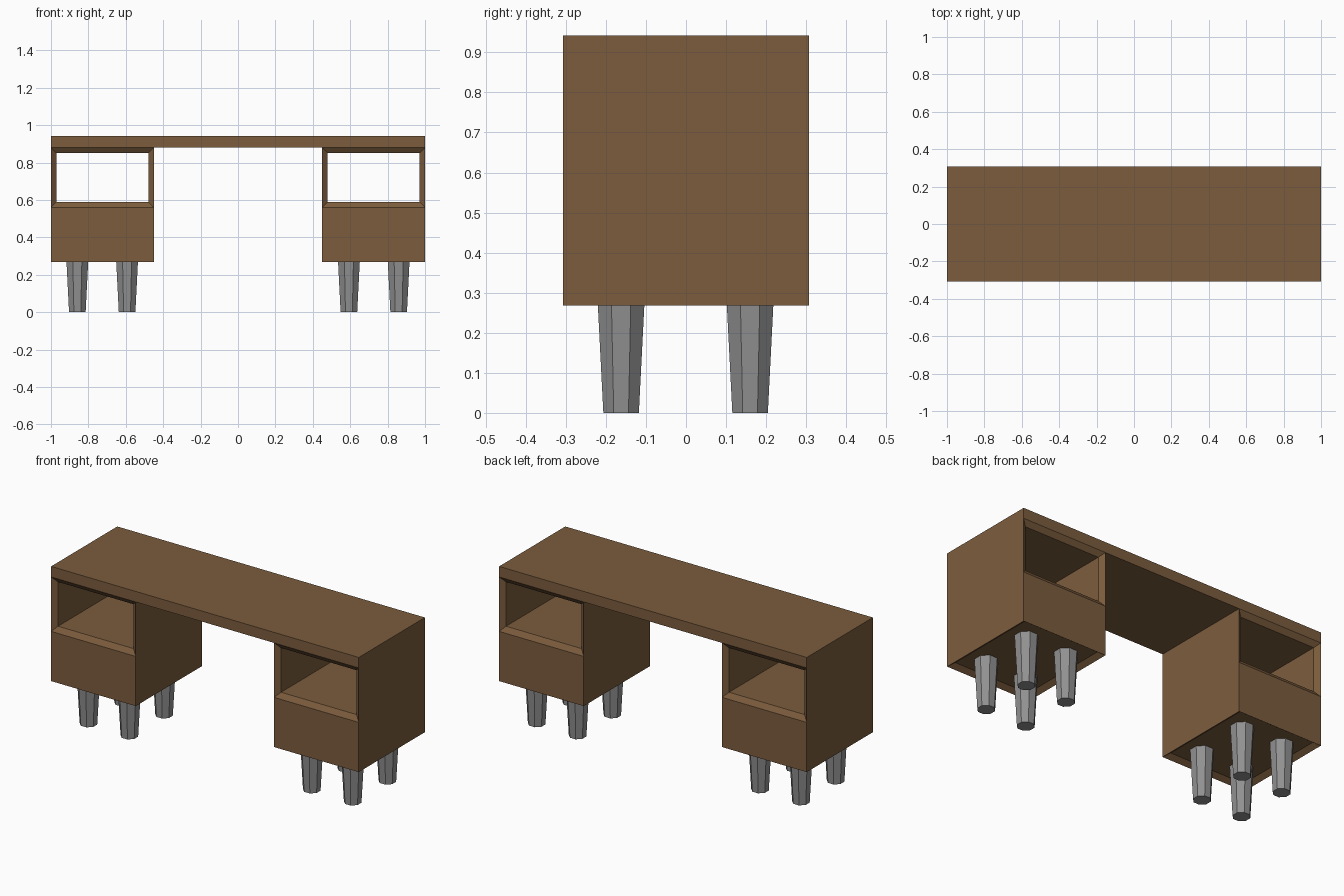
import bpy, bmesh, math
from mathutils import Matrix

if "Cube" in bpy.data.objects:
    bpy.data.objects.remove(bpy.data.objects["Cube"])

HALF_DEPTH = 0.307
X_IN, X_OUT = 0.45, 1.0


def material(name, rgb):
    m = bpy.data.materials.new(name)
    m.diffuse_color = (*rgb, 1)
    m.use_nodes = True
    m.node_tree.nodes["Principled BSDF"].inputs["Base Color"].default_value = m.diffuse_color
    return m


wood = material("brown wood", (0.20, 0.108, 0.047))
metal = material("grey metal", (0.28, 0.28, 0.28))


def finish(bm, name, mat):
    me = bpy.data.meshes.new(name)
    bmesh.ops.recalc_face_normals(bm, faces=bm.faces)
    bm.to_mesh(me)
    bm.free()
    me.materials.append(mat)
    ob = bpy.data.objects.new(name, me)
    bpy.context.collection.objects.link(ob)
    return ob


def box(x0, x1, z0, z1):
    bm = bmesh.new()
    bmesh.ops.create_cube(bm, size=1)
    for v in bm.verts:
        v.co.x = x1 if v.co.x > 0 else x0
        v.co.y = math.copysign(HALF_DEPTH, v.co.y)
        v.co.z = z1 if v.co.z > 0 else z0
    bm.normal_update()
    return bm


# Desk top
finish(box(-X_OUT, X_OUT, 0.88, 0.942), "desk_top", wood)

for side, s in (("left", -1), ("right", 1)):
    x0, x1 = sorted((s * X_IN, s * X_OUT))

    # Open compartment: bevelled frame front and back, joined by a tunnel
    bm = box(x0, x1, 0.56, 0.88)
    ends = [f for f in bm.faces if abs(f.normal.y) > 0.9]
    bmesh.ops.inset_individual(bm, faces=ends, thickness=0.042, depth=-0.022)
    rims = [e for f in ends for e in f.edges]
    bmesh.ops.delete(bm, geom=ends, context='FACES_ONLY')
    bmesh.ops.bridge_loops(bm, edges=rims)
    finish(bm, side + "_open_compartment", wood)

    # Closed lower cabinet with a recessed underside
    bm = box(x0, x1, 0.268, 0.56)
    under = [f for f in bm.faces if f.normal.z < -0.9]
    bmesh.ops.inset_individual(bm, faces=under, thickness=0.042, depth=-0.022)
    finish(bm, side + "_lower_cabinet", wood)

    # Four tapered legs
    for x in (0.593, 0.859):
        for y in (-0.162, 0.16):
            bm = bmesh.new()
            height = 0.29
            bmesh.ops.create_cone(bm, cap_ends=True, segments=8,
                                  radius1=0.048, radius2=0.064, depth=height,
                                  matrix=Matrix.Translation((s * x, y, height / 2))
                                  @ Matrix.Rotation(math.pi / 8, 4, 'Z'))
            finish(bm, side + "_leg", metal)
